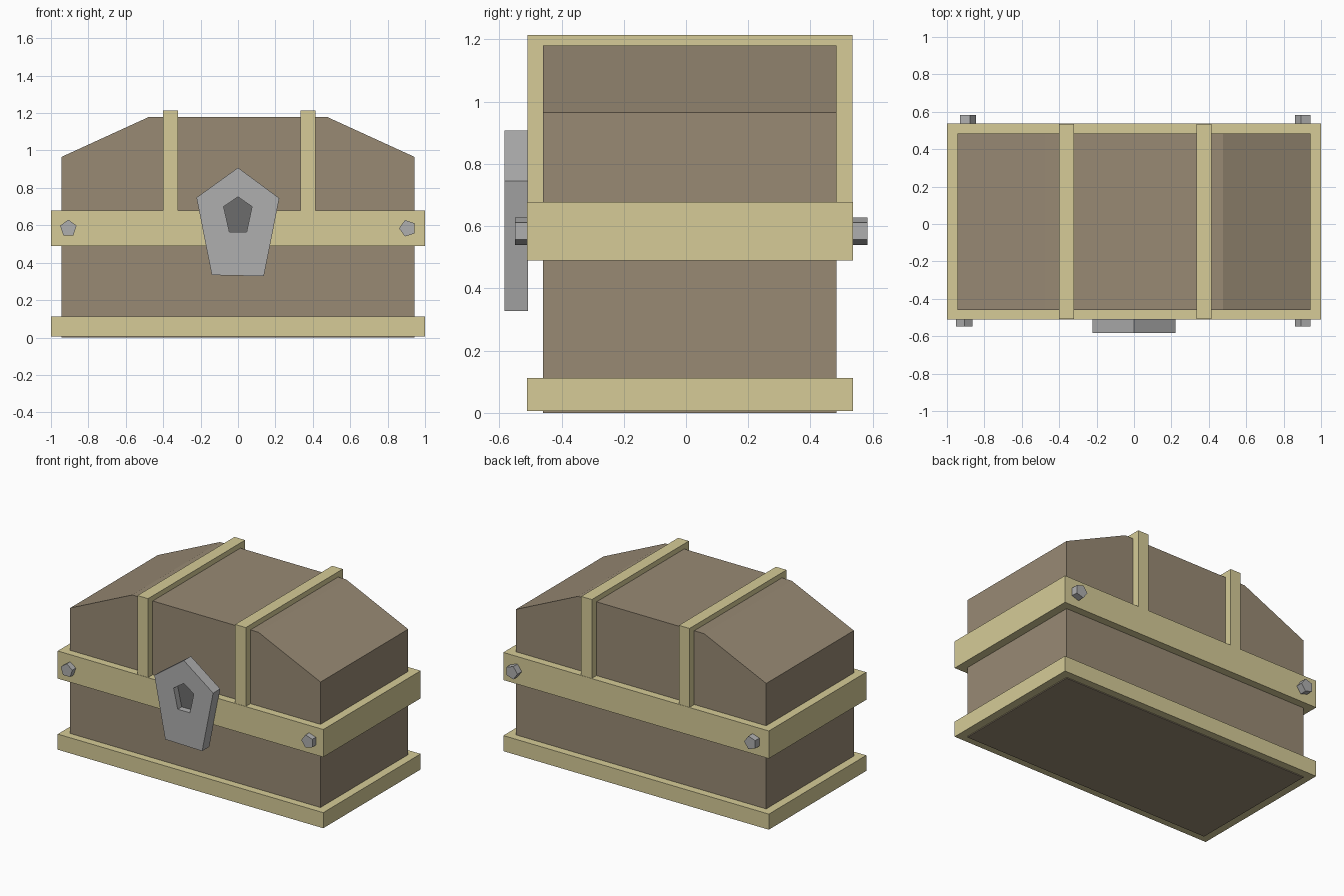
import bpy, bmesh, math

if "Cube" in bpy.data.objects:
    bpy.data.objects.remove(bpy.data.objects["Cube"])


def material(name, rgb):
    m = bpy.data.materials.new(name)
    m.diffuse_color = (*rgb, 1)
    m.use_nodes = True
    m.node_tree.nodes["Principled BSDF"].inputs["Base Color"].default_value = m.diffuse_color
    return m


wood = material("wood", (0.315, 0.254, 0.175))
trim = material("trim", (0.67, 0.60, 0.31))
metal = material("metal", (0.43, 0.43, 0.43))
dark = material("dark", (0.15, 0.15, 0.15))


def loft(name, loops, mat, cap_mat=None):
    """Bridge (x, z) outlines placed at successive depths y, capping both ends."""
    bm = bmesh.new()
    rings = [[bm.verts.new((x, y, z)) for x, z in pts] for y, pts in loops]
    n = len(rings[0])
    for a, b in zip(rings, rings[1:]):
        for i in range(n):
            j = (i + 1) % n
            bm.faces.new((a[i], a[j], b[j], b[i]))
    bm.faces.new(rings[0])
    last = bm.faces.new(rings[-1])
    if cap_mat:
        last.material_index = 1
    bmesh.ops.recalc_face_normals(bm, faces=bm.faces)
    me = bpy.data.meshes.new(name)
    bm.to_mesh(me)
    bm.free()
    me.materials.append(mat)
    if cap_mat:
        me.materials.append(cap_mat)
    ob = bpy.data.objects.new(name, me)
    bpy.context.collection.objects.link(ob)
    return ob


def box(name, x0, x1, y0, y1, z0, z1, mat):
    pts = [(x0, z0), (x1, z0), (x1, z1), (x0, z1)]
    return loft(name, [(y0, pts), (y1, pts)], mat)


def pentagon(cx, cz, r, turn):
    return [(cx + r * math.cos(turn + i * math.tau / 5),
             cz + r * math.sin(turn + i * math.tau / 5)) for i in range(5)]


# Chest body with chamfered lid
half = [(0.943, 0), (0.943, 0.966), (0.475, 1.18)]
profile = half + [(-x, z) for x, z in reversed(half)]
loft("chest_body", [(-0.459, profile), (0.484, profile)], wood)

# Horizontal bands
FRONT, BACK = -0.511, 0.537
box("base_band", -1, 1, FRONT, BACK, 0.006, 0.112, trim)
box("middle_band", -1, 1, FRONT, BACK, 0.49, 0.678, trim)

# Lid straps
for side, x in (("left", -0.361), ("right", 0.375)):
    box("lid_strap_" + side, x - 0.04, x + 0.04, FRONT + 0.002, BACK - 0.002,
        0.6, 1.215, trim)

# Lock plate with recessed keyhole
plate = [(0, 0.908), (0.221, 0.745), (0.138, 0.328), (-0.14, 0.334), (-0.222, 0.748)]
hole = [(0, 0.752), (0.075, 0.7), (0.046, 0.564), (-0.046, 0.564), (-0.077, 0.7)]
loft("lock_plate", [(-0.507, plate), (-0.583, plate), (-0.583, hole), (-0.54, hole)],
     metal, dark)

# Five-sided corner bolts
for name, x, turn, y0, y1 in (
        ("front_left", -0.907, math.pi / 2, -0.549, -0.5),
        ("front_right", 0.907, math.pi, -0.549, -0.5),
        ("back_left", -0.892, 0, 0.525, 0.583),
        ("back_right", 0.907, math.pi, 0.525, 0.583)):
    pts = pentagon(x, 0.584, 0.046, turn)
    loft("bolt_" + name, [(y0, pts), (y1, pts)], metal)
